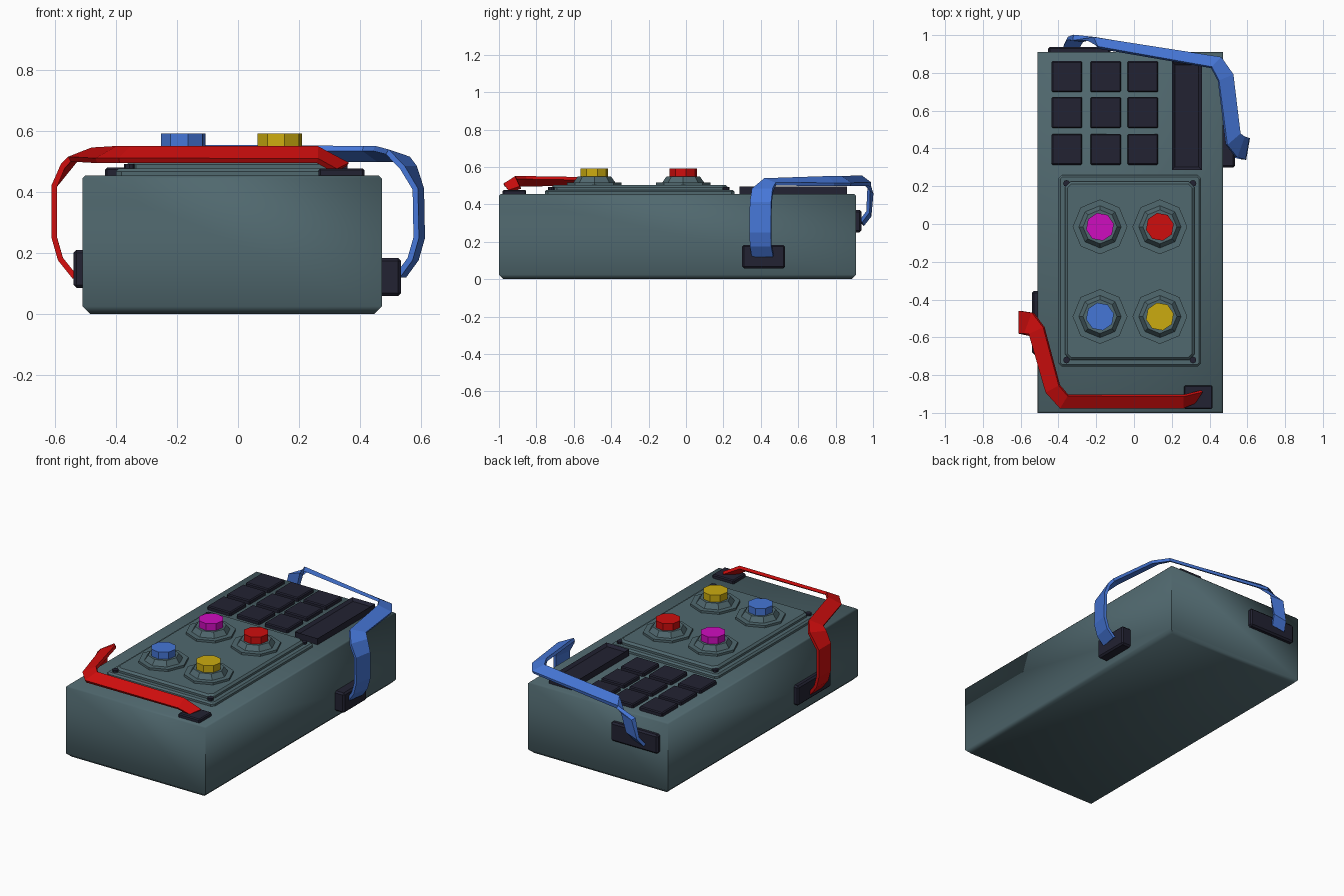
import bpy, bmesh
from math import radians
from mathutils import Vector

cube = bpy.data.objects.get("Cube")
if cube:
    bpy.data.objects.remove(cube, do_unlink=True)


def material(name, r, g, b):
    m = bpy.data.materials.new(name)
    m.use_nodes = True
    m.diffuse_color = (r, g, b, 1)
    m.node_tree.nodes["Principled BSDF"].inputs["Base Color"].default_value = (r, g, b, 1)
    return m


SLATE = material("slate_grey", .08, .138, .156)
DARK = material("dark_navy", .016, .016, .032)
RED = material("red", .62, .004, .004)
BLUE = material("blue", .06, .18, .67)
YELLOW = material("yellow", .6, .41, .005)
MAGENTA = material("magenta", .62, .004, .52)


def finish(name, bm, mat):
    bmesh.ops.recalc_face_normals(bm, faces=bm.faces)
    mesh = bpy.data.meshes.new(name)
    bm.to_mesh(mesh)
    bm.free()
    mesh.materials.append(mat)
    obj = bpy.data.objects.new(name, mesh)
    bpy.context.collection.objects.link(obj)
    return obj


def new_box(x, y, z):
    """Box mesh from (low, high) ranges on each axis."""
    bm = bmesh.new()
    bmesh.ops.create_cube(bm, size=1)
    for v in bm.verts:
        v.co = [r[0] if c < 0 else r[1] for c, r in zip(v.co, (x, y, z))]
    return bm


def bevel(bm, width, pick):
    """Chamfer the edges whose two ends both satisfy the rule."""
    edges = [e for e in bm.edges if pick(e.verts[0].co, e.verts[1].co)]
    bmesh.ops.bevel(bm, geom=edges, offset=width, segments=1, affect='EDGES')


def box(name, mat, x, y, z, chamfer=0.0):
    bm = new_box(x, y, z)
    if chamfer:
        bevel(bm, chamfer, lambda a, b: True)
    return finish(name, bm, mat)


def prism(name, mat, x, y, z0, z1, r, sides=8, turn=0.0, top=None):
    bm = bmesh.new()
    bmesh.ops.create_cone(bm, cap_ends=True, segments=sides, radius1=r,
                          radius2=top or r, depth=z1 - z0)
    obj = finish(name, bm, mat)
    obj.location = (x, y, (z0 + z1) / 2)
    obj.rotation_euler.z = radians(turn)
    return obj


def strap(name, mat, stations):
    """Thin ribbon through (centre, half width vector) stations."""
    bm = bmesh.new()
    rungs = []
    for centre, half in stations:
        c, h = Vector(centre), Vector(half)
        rungs.append((bm.verts.new(c - h), bm.verts.new(c + h)))
    for (a, b), (c, d) in zip(rungs, rungs[1:]):
        bm.faces.new((a, b, d, c))
    obj = finish(name, bm, mat)
    mod = obj.modifiers.new("thickness", 'SOLIDIFY')
    mod.thickness = .018
    mod.offset = 0
    mod.use_even_offset = True
    return obj


# Main case, chamfered along its bottom and top rims
TOP = .455
bm = new_box((-.51, .472), (-1, .91), (0, TOP))
bevel(bm, .025, lambda a, b: max(a.z, b.z) < .01)
bevel(bm, .01, lambda a, b: min(a.z, b.z) > TOP - .01)
body = finish("body", bm, SLATE)
bpy.context.view_layer.objects.active = body
body.select_set(True)
bpy.ops.object.shade_smooth_by_angle(angle=radians(60))
body.select_set(False)

# Two-tier control panel, upper tier notched at the corners
for name, inset, z0, z1, corner, rim in (("panel_base", 0, TOP - .01, .478, .018, .01),
                                         ("panel_top", .035, .47, .503, .03, .012)):
    bm = new_box((-.4 + inset, .355 - inset), (-.755 + inset, .26 - inset), (z0, z1))
    bevel(bm, corner, lambda a, b: abs(a.z - b.z) > .01)
    bevel(bm, rim, lambda a, b: min(a.z, b.z) > z1 - .001)
    finish(name, bm, SLATE)

for x in (-.357, .312):
    for y in (-.72, .215):
        prism("panel_screw", DARK, x, y, .47, .492, .018)

# Push buttons on stepped octagonal collars
for name, mat, x, y in (("magenta", MAGENTA, -.18, -.015), ("red", RED, .137, -.015),
                        ("blue", BLUE, -.18, -.49), ("yellow", YELLOW, .137, -.49)):
    prism(name + "_button_flange", SLATE, x, y, .495, .517, .145)
    prism(name + "_button_collar", SLATE, x, y, .51, .548, .117, top=.09)
    prism(name + "_button_cap", mat, x, y, .54, .592, .075, turn=12)

# Keypad
for x in (-.355, -.15, .047):
    for y in (.395, .59, .78):
        box("keypad_key", DARK, (x - .081, x + .081), (y - .082, y + .082),
            (TOP - .01, .48), .006)

# Long display with a recessed face
bm = new_box((.2, .36), (.285, .86), (TOP - .01, .495))
lid = [f for f in bm.faces if f.calc_center_median().z > .49]
bmesh.ops.inset_region(bm, faces=lid, thickness=.025)
bmesh.ops.translate(bm, verts=lid[0].verts, vec=(0, 0, -.015))
finish("display_strip", bm, DARK)

# Strap anchor pads
box("front_anchor", DARK, (.265, .415), (-.98, -.855), (TOP - .01, .478), .006)
box("right_anchor", DARK, (-.54, -.5), (-.69, -.355), (.085, .21), .01)
box("left_anchor", DARK, (.46, .535), (.3, .53), (.058, .184), .01)
box("back_anchor", DARK, (-.455, -.125), (.9, .938), (.25, .37), .01)

# Straps wrapping round opposite corners
leg = (0, .06, 0)
strap("red_strap", RED, (
    ((.34, -.915, .48), (.02, .03, .01)),
    ((.26, -.94, .523), (0, .031, .02)),
    ((-.37, -.94, .523), (.02, .033, .02)),
    ((-.43, -.872, .523), (.035, .018, .02)),
    ((-.515, -.565, .523), (.038, .018, .015)),
    ((-.555, -.525, .495), (.02, .055, .01)),
    ((-.603, -.52, .42), leg), ((-.603, -.52, .25), leg),
    ((-.583, -.525, .18), leg), ((-.535, -.535, .12), leg)))

leg = (.01, .057, 0)
back = (.042, -.005, .01)
strap("blue_strap", BLUE, (
    ((-.33, .94, .3), back), ((-.31, .978, .35), back), ((-.28, .982, .47), back),
    ((-.2, .962, .525), (.01, -.028, .018)),
    ((.435, .855, .525), (-.025, -.026, .018)),
    ((.485, .775, .525), (-.038, -.016, .018)),
    ((.525, .45, .52), (-.035, -.03, .012)),
    ((.56, .41, .48), (-.02, -.055, 0)),
    ((.592, .4, .41), -Vector(leg)), ((.595, .398, .25), -Vector(leg)),
    ((.575, .4, .18), -Vector(leg)), ((.535, .41, .125), -Vector(leg))))
